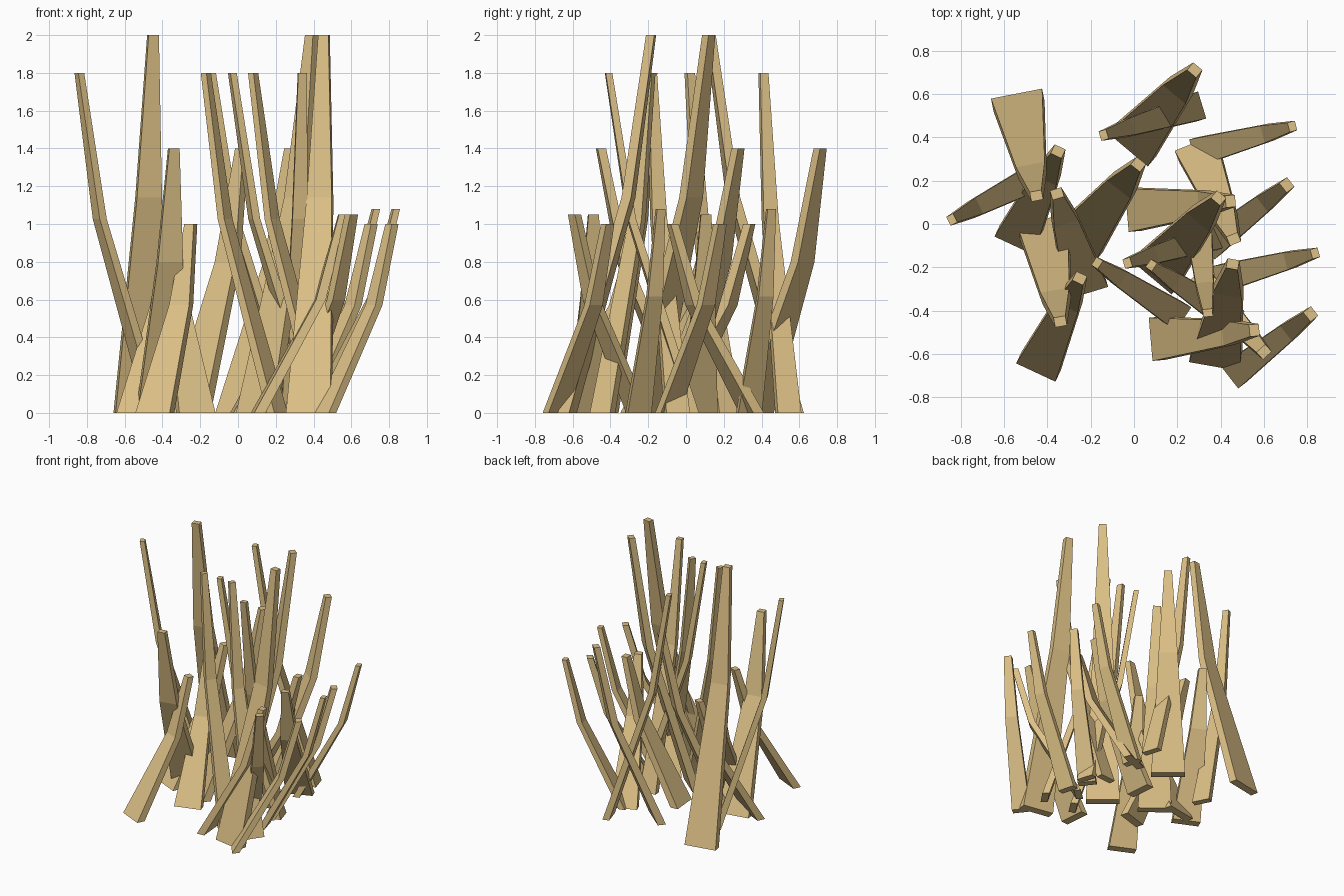
import bpy, bmesh
from math import radians
from mathutils import Vector, Matrix

cube = bpy.data.objects.get("Cube")
if cube:
    bpy.data.objects.remove(cube, do_unlink=True)

straw = bpy.data.materials.new("dry straw")
straw.use_nodes = True
straw.diffuse_color = (0.72, 0.53, 0.24, 1)
straw.node_tree.nodes["Principled BSDF"].inputs["Base Color"].default_value = straw.diffuse_color

RUN = 0.45            # horizontal lean from foot to tip
BEND_HEIGHT = 0.57    # where the blade bends, as a share of its height
BEND_RUN = 0.73       # share of the lean reached at the bend


def blade(name, tip, angle, height, foot_size, tip_size):
    """Tapered strip that leans along the angle and straightens at one bend."""
    turn = Matrix.Rotation(radians(angle), 3, "Z")
    foot_size, tip_size = Vector(foot_size), Vector(tip_size)
    end = Vector((tip[0], tip[1], height))
    bm = bmesh.new()
    rings = []
    for rise, run in ((0, 0), (BEND_HEIGHT, BEND_RUN), (1, 1)):
        half = foot_size.lerp(tip_size, rise) / 2
        centre = end + turn @ Vector(((run - 1) * RUN, 0, 0))
        centre.z = height * rise
        corners = ((-1, -1), (1, -1), (1, 1), (-1, 1))
        rings.append([bm.verts.new(centre + turn @ Vector((half.x * sx, half.y * sy, 0)))
                      for sx, sy in corners])
    for low, high in zip(rings, rings[1:]):
        for i in range(4):
            j = (i + 1) % 4
            bm.faces.new((low[i], low[j], high[j], high[i]))
    bm.faces.new(reversed(rings[0]))
    bm.faces.new(rings[-1])
    bmesh.ops.recalc_face_normals(bm, faces=bm.faces)
    mesh = bpy.data.meshes.new(name)
    bm.to_mesh(mesh)
    bm.free()
    mesh.materials.append(straw)
    obj = bpy.data.objects.new(name, mesh)
    bpy.context.collection.objects.link(obj)


# Sizes are (thickness, width); each blade is tip x, tip y, lean direction
WIDE, BROAD, SLIM = (0.06, 0.24), (0.06, 0.2), (0.05, 0.13)
BLUNT, FINE = (0.045, 0.055), (0.035, 0.045)
kinds = {
    "tallest_blade": (2.0, WIDE, BLUNT,
                      [(-0.45, 0.13, -79), (0.39, 0.12, 50), (0.455, -0.185, 80)]),
    "tall_slim_blade": (1.8, SLIM, FINE,
                        [(-0.84, 0.02, 207), (-0.14, 0.41, 197), (-0.03, -0.18, 197),
                         (-0.17, -0.18, 147), (0.08, -0.19, 146), (0.34, -0.41, -84)]),
    "middle_blade": (1.4, WIDE, BLUNT,
                     [(-0.34, -0.45, -80), (0.02, 0.275, 52), (0.28, 0.71, 50)]),
    "low_slim_blade": (1.08, SLIM, FINE,
                       [(0.73, 0.45, 15), (0.835, -0.135, 15)]),
    "low_broad_blade": (1.05, BROAD, BLUNT,
                        [(0.555, -0.49, 5), (0.445, 0.105, 5)]),
    "low_crossing_blade": (1.05, SLIM, BLUNT, [(0.6, -0.59, -48)]),
    "short_broad_blade": (1.0, BROAD, BLUNT,
                          [(-0.35, 0.335, 65), (-0.25, -0.25, 65),
                           (-0.355, 0.14, 107), (0.46, -0.07, -68)]),
    "short_slim_blade": (1.0, SLIM, BLUNT,
                         [(0.815, -0.415, 38), (0.705, 0.18, 38)]),
}
for kind, (height, foot_size, tip_size, places) in kinds.items():
    for number, (x, y, angle) in enumerate(places, 1):
        blade(f"{kind}_{number}", (x, y), angle, height, foot_size, tip_size)
